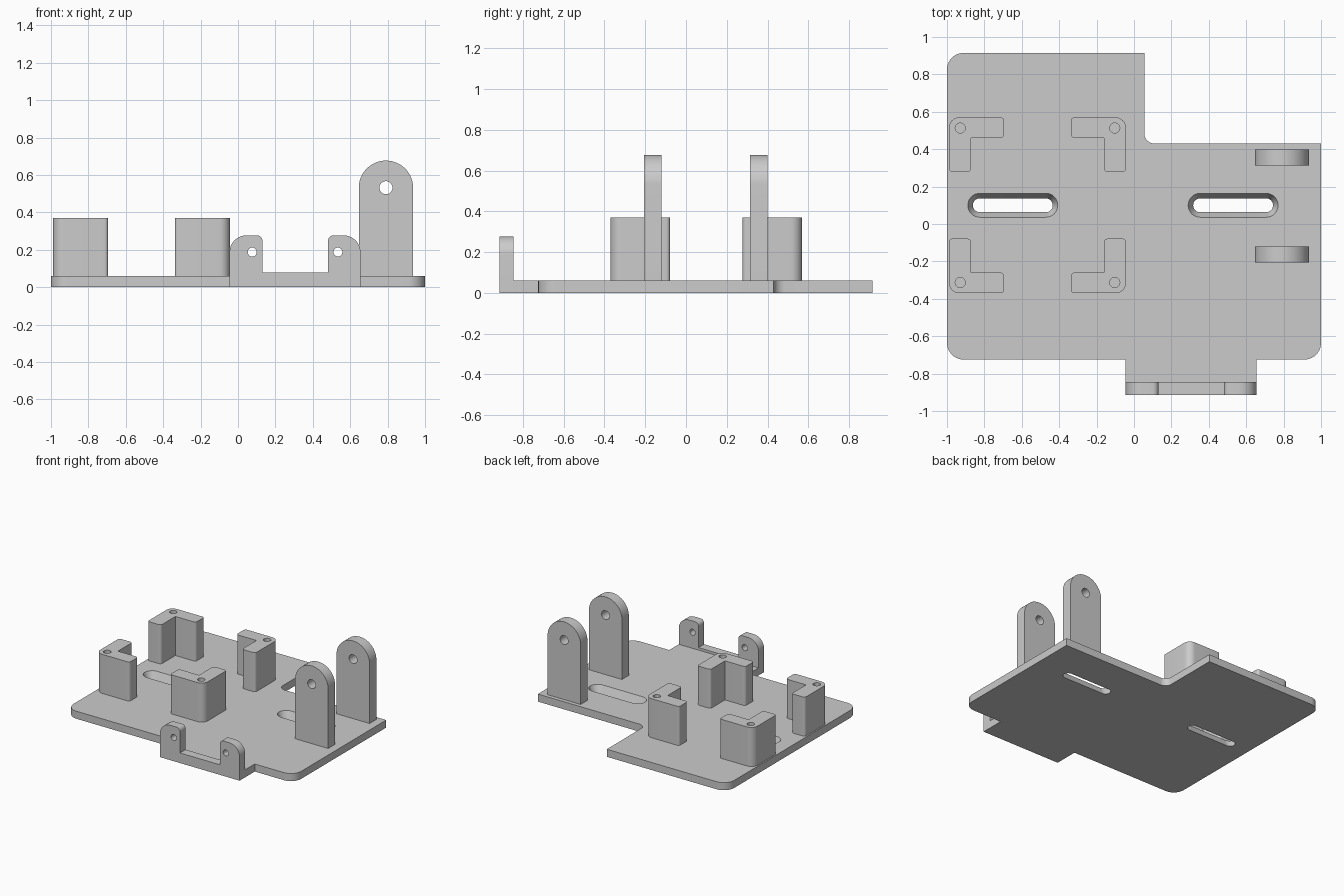
import bpy
import bmesh
import math
from mathutils import Vector

old = bpy.data.objects.get("Cube")
if old:
    bpy.data.objects.remove(old, do_unlink=True)

grey = bpy.data.materials.new("plain grey")
grey.use_nodes = True
COLOUR = (0.6, 0.6, 0.6, 1)
grey.diffuse_color = COLOUR
grey.node_tree.nodes["Principled BSDF"].inputs["Base Color"].default_value = COLOUR

BASE = 0.06      # plate thickness
MID_X = -0.516   # middle of the post group
MID_Y = 0.1


def rounded(corners, steps=10):
    """Outline from (x, y, radius) corners, each radius becoming an arc."""
    out = []
    for i, (x, y, r) in enumerate(corners):
        p = Vector((x, y))
        if r == 0:
            out.append(p)
            continue
        a = (Vector(corners[i - 1][:2]) - p).normalized()
        b = (Vector(corners[(i + 1) % len(corners)][:2]) - p).normalized()
        half = a.angle(b) / 2
        centre = p + (a + b).normalized() * r / math.sin(half)
        reach = r / math.tan(half)
        start = (p + a * reach - centre).normalized()
        end = (p + b * reach - centre).normalized()
        out += [centre + start.slerp(end, k / steps) * r for k in range(steps + 1)]
    return out


def circle(x, y, r, n=32):
    return [Vector((x + r * math.cos(math.tau * k / n), y + r * math.sin(math.tau * k / n)))
            for k in range(n)]


def slot(x, y, length, r, n=16):
    """Slot outline: two half circles with centres 'length' apart."""
    out = []
    for side in (1, -1):
        for k in range(n + 1):
            t = math.pi * (k / n - 0.5)
            out.append(Vector((x + side * (length / 2 + r * math.cos(t)), y + side * r * math.sin(t))))
    return out


def prism(name, outline, low, high, axis="z", top=None):
    """Solid between two outlines, along z or along y (outline then in x and z)."""
    def place(p, h):
        return (p.x, p.y, h) if axis == "z" else (p.x, h, p.y)
    bm = bmesh.new()
    lower = [bm.verts.new(place(p, low)) for p in outline]
    upper = [bm.verts.new(place(p, high)) for p in (top or outline)]
    bm.faces.new(lower)
    bm.faces.new(upper)
    n = len(lower)
    for i in range(n):
        j = (i + 1) % n
        bm.faces.new((lower[i], lower[j], upper[j], upper[i]))
    bmesh.ops.recalc_face_normals(bm, faces=bm.faces)
    mesh = bpy.data.meshes.new(name)
    bm.to_mesh(mesh)
    bm.free()
    mesh.materials.append(grey)
    ob = bpy.data.objects.new(name, mesh)
    bpy.context.collection.objects.link(ob)
    return ob


def finish(ob, cutters):
    """Cut the holes, then smooth the round walls."""
    bpy.ops.object.select_all(action="DESELECT")
    bpy.context.view_layer.objects.active = ob
    ob.select_set(True)
    for cutter in cutters:
        mod = ob.modifiers.new("hole", "BOOLEAN")
        mod.operation = "DIFFERENCE"
        mod.solver = "EXACT"
        mod.object = cutter
        bpy.ops.object.modifier_apply(modifier=mod.name)
        bpy.data.objects.remove(cutter, do_unlink=True)
    bpy.ops.object.shade_smooth_by_angle(angle=math.radians(25))


# Base plate with a notched back corner, a front tab and two tapered slots
plate = prism("base_plate", rounded([
    (-1, -0.725, 0.09), (-0.045, -0.725, 0), (-0.045, -0.845, 0), (0.655, -0.845, 0),
    (0.655, -0.725, 0), (1, -0.725, 0.09), (1, 0.43, 0), (0.055, 0.43, 0.055),
    (0.055, 0.915, 0), (-1, 0.915, 0.09)]), 0, BASE)
finish(plate, [prism("slot_cutter", slot(x, MID_Y, 0.353, 0.01), -BASE, 2 * BASE,
                     top=slot(x, MID_Y, 0.353, 0.091)) for x in (-0.648, 0.53)])

# Front lug bar: two drilled ears joined by a low rail
bar = prism("front_lug_bar", rounded([
    (-0.045, 0, 0), (0.655, 0, 0), (0.655, 0.277, 0.09), (0.481, 0.277, 0.03),
    (0.481, 0.08, 0), (0.131, 0.08, 0), (0.131, 0.277, 0.03), (-0.045, 0.277, 0.09)]),
    -0.915, -0.845, "y")
finish(bar, [prism("lug_cutter", circle(x, 0.188, 0.024), -1, -0.8, "y") for x in (0.076, 0.534)])

# Tall round-topped brackets
for name, y in (("front_bracket", -0.206), ("back_bracket", 0.313)):
    bracket = prism(name, rounded([
        (0.646, BASE, 0), (0.936, BASE, 0), (0.936, 0.677, 0.1449), (0.646, 0.677, 0.1449)], 20),
        y, y + 0.086, "y")
    finish(bracket, [prism("bracket_cutter", circle(0.791, 0.532, 0.035), y - 0.1, y + 0.2, "y")])

# Four corner posts, mirrored about the middle of their group
for x_name, sx in (("left", 1), ("right", -1)):
    for y_name, sy in (("back", 1), ("front", -1)):
        def at(u, v, r):
            return (MID_X + sx * u, MID_Y + sy * v, r)
        post = prism(f"{y_name}_{x_name}_post", rounded([
            at(0.473, 0.47, 0.055), at(0.473, 0.178, 0.02), at(0.356, 0.178, 0.02),
            at(0.356, 0.36, 0), at(0.178, 0.36, 0.02), at(0.178, 0.47, 0.02)]), BASE, 0.37)
        x, y, r = at(0.413, 0.413, 0.027)
        finish(post, [prism("screw_cutter", circle(x, y, r), 0.17, 0.5)])
